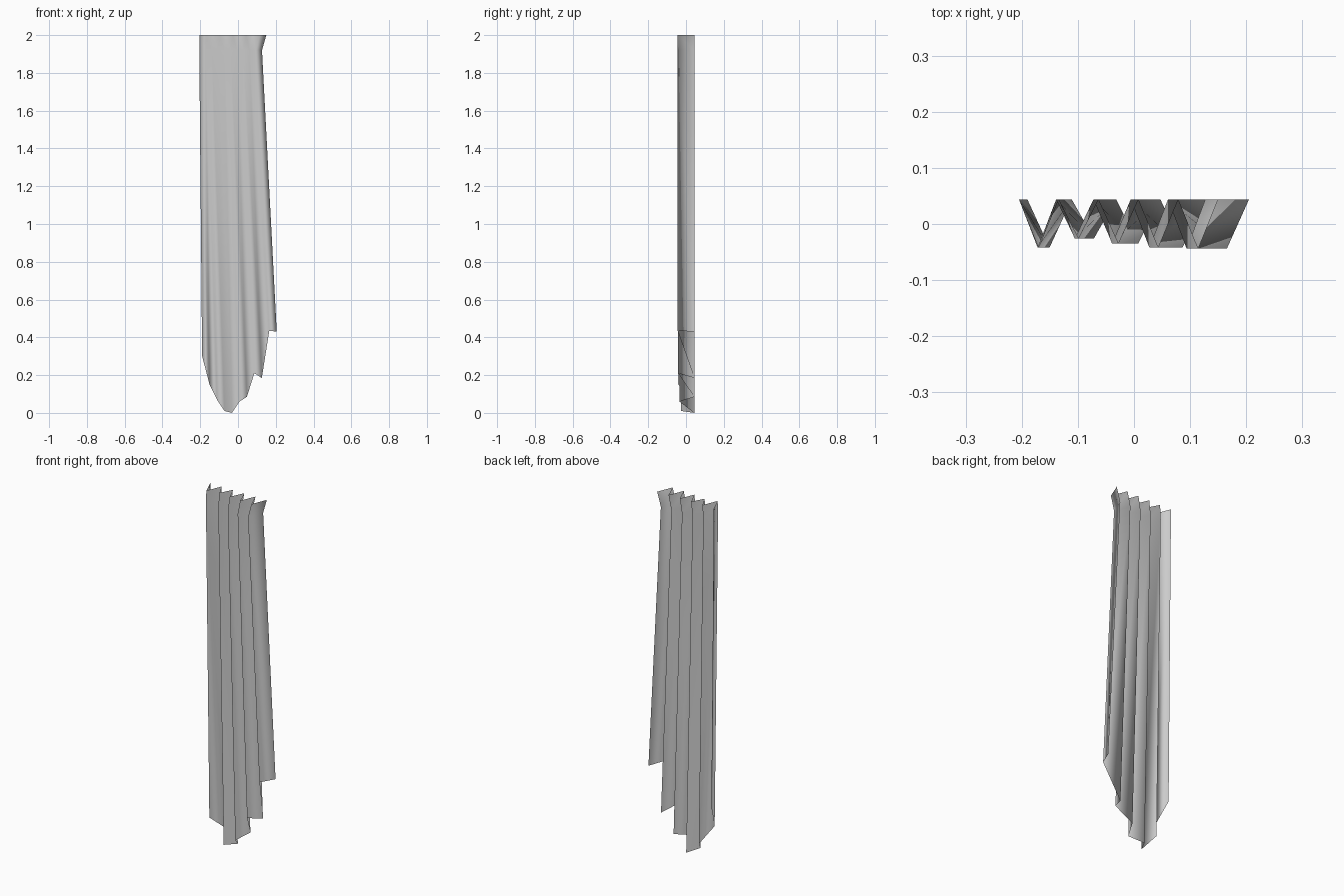
import bpy
import bmesh

cube = bpy.data.objects.get("Cube")
if cube:
    bpy.data.objects.remove(cube, do_unlink=True)

# Plain grey cloth
cloth = bpy.data.materials.new("grey_cloth")
cloth.use_nodes = True
grey = (0.6, 0.6, 0.6, 1)
cloth.diffuse_color = grey
cloth.node_tree.nodes["Principled BSDF"].inputs["Base Color"].default_value = grey

# Folds alternate back, front, back ... from right to left
BACK_Y = 0.044
FRONT_Y = [-0.042, -0.026, -0.035, -0.042, -0.044]
HEM_Z = [0.30, 0.15, 0.07, 0.01, 0.0, 0.06, 0.085, 0.21, 0.185, 0.435, 0.43]
FOLDS = len(HEM_Z)
TOP_Z, BEND_Z = 2.0, 1.92


def spread(start, end, i):
    return start + (end - start) * i / (FOLDS - 1)


# Each fold line runs from the flared top edge, in at the bend, out to the stepped hem
bm = bmesh.new()
lines = []
for i, hem in enumerate(HEM_Z):
    y = FRONT_Y[i // 2] if i % 2 else BACK_Y
    path = [(spread(-0.205, 0.15, i), TOP_Z),
            (spread(-0.205, 0.127, i), BEND_Z),
            (spread(-0.19, 0.205, i), hem)]
    lines.append([bm.verts.new((x, y, z)) for x, z in path])

# Pleats between neighbouring fold lines
for a, b in zip(lines, lines[1:]):
    for k in range(len(a) - 1):
        face = bm.faces.new((a[k], a[k + 1], b[k + 1], b[k]))
        face.smooth = True

mesh = bpy.data.meshes.new("pleated_drape")
bm.to_mesh(mesh)
bm.free()
mesh.materials.append(cloth)
drape = bpy.data.objects.new("pleated_drape", mesh)
bpy.context.collection.objects.link(drape)
